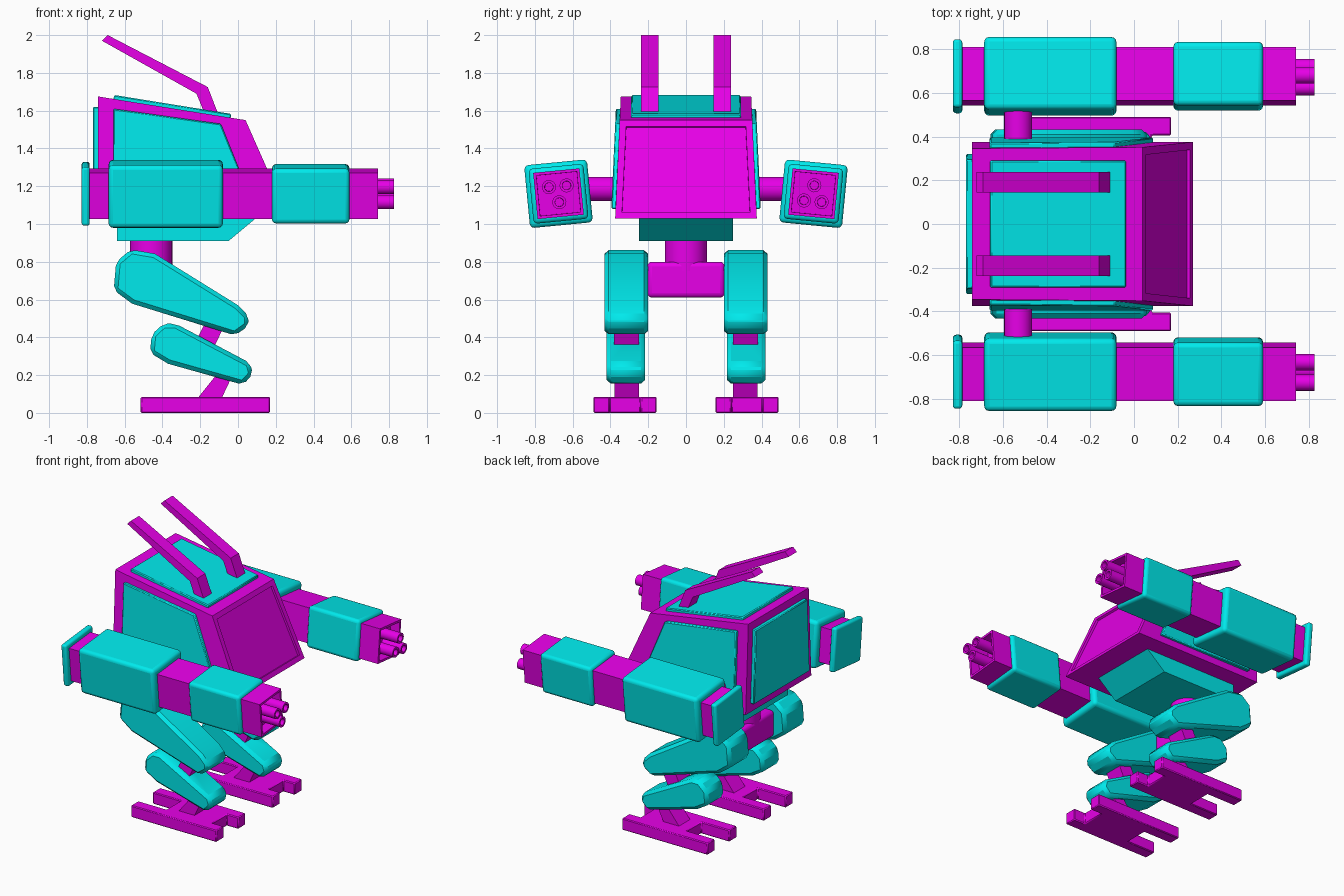
import bpy, bmesh, math
from mathutils import Matrix, Vector

if "Cube" in bpy.data.objects:
    bpy.data.objects.remove(bpy.data.objects["Cube"])


def material(name, rgb):
    m = bpy.data.materials.new(name)
    m.diffuse_color = (*rgb, 1)
    m.use_nodes = True
    m.node_tree.nodes["Principled BSDF"].inputs["Base Color"].default_value = m.diffuse_color
    return m


CYAN = material("cyan_armour", (0.0, 0.82, 0.84))
PINK = material("magenta_frame", (0.8, 0.0, 0.8))


def finish(name, bm, mat, bevel=0.0, segments=2, matrix=None):
    bmesh.ops.recalc_face_normals(bm, faces=bm.faces)
    if matrix:
        bm.transform(matrix)
    me = bpy.data.meshes.new(name)
    bm.to_mesh(me)
    bm.free()
    ob = bpy.data.objects.new(name, me)
    bpy.context.collection.objects.link(ob)
    me.materials.append(mat)
    if bevel:
        b = ob.modifiers.new("bevel", 'BEVEL')
        b.width, b.segments, b.limit_method = bevel, segments, 'ANGLE'
        b.angle_limit = math.radians(25)
    bpy.ops.object.select_all(action='DESELECT')
    ob.select_set(True)
    bpy.context.view_layer.objects.active = ob
    bpy.ops.object.shade_smooth_by_angle(angle=math.radians(30))
    return ob


def slab(points, offset):
    """Solid from a planar outline swept along an offset vector."""
    bm = bmesh.new()
    face = bm.faces.new([bm.verts.new(p) for p in points])
    new = bmesh.ops.extrude_face_region(bm, geom=[face], use_keep_orig=True)
    bmesh.ops.translate(bm, vec=offset, verts=[v for v in new["geom"] if isinstance(v, bmesh.types.BMVert)])
    return bm


def profile(name, xz, y0, y1, mat, bevel=0.0, segments=2):
    return finish(name, slab([(x, y0, z) for x, z in xz], (0, y1 - y0, 0)), mat, bevel, segments)


def box_bm(x0, x1, y0, y1, z0, z1):
    return slab([(x0, y0, z0), (x1, y0, z0), (x1, y1, z0), (x0, y1, z0)], (0, 0, z1 - z0))


def cylinder_bm(p0, p1, r, sides=24):
    p0, p1 = Vector(p0), Vector(p1)
    d = p1 - p0
    bm = bmesh.new()
    m = Matrix.Translation((p0 + p1) / 2) @ d.to_track_quat('Z', 'Y').to_matrix().to_4x4()
    bmesh.ops.create_cone(bm, cap_ends=True, segments=sides, radius1=r, radius2=r, depth=d.length, matrix=m)
    return bm


def recess_front(bm, margin, depth):
    """Inset and sink the face pointing most along +x."""
    bmesh.ops.recalc_face_normals(bm, faces=bm.faces)
    bm.normal_update()
    f = max(bm.faces, key=lambda f: f.normal.x)
    bmesh.ops.inset_region(bm, faces=[f], thickness=margin)
    bmesh.ops.inset_region(bm, faces=[f], thickness=0.001, depth=-depth)


# Cabin hull: side profile, narrower towards the top
def side_y(z):
    return 0.375 - 0.046 * (z - 1.03)


bm = bmesh.new()
hull = [(-0.74, 1.03), (0.27, 1.03), (0.04, 1.55), (-0.74, 1.675)]
rings = [[bm.verts.new((x, s * side_y(z), z)) for x, z in hull] for s in (1, -1)]
for r in rings:
    bm.faces.new(r)
for i in range(4):
    j = (i + 1) % 4
    bm.faces.new([rings[0][i], rings[0][j], rings[1][j], rings[1][i]])
recess_front(bm, 0.05, 0.015)
finish("cabin_hull", bm, PINK)

# Armour panels on roof, back and sides of the cabin
finish("roof_panel", slab([(-0.66, -0.29, 1.655), (-0.04, -0.29, 1.555), (-0.04, 0.29, 1.555),
                           (-0.66, 0.29, 1.655)], (0.004, 0, 0.028)), CYAN, 0.006, 1)
finish("back_panel", slab([(-0.735, -0.32, 1.09), (-0.735, 0.32, 1.09), (-0.735, 0.295, 1.62),
                           (-0.735, -0.295, 1.62)], (-0.033, 0, 0)), CYAN, 0.006, 1)
side_panel = [(-0.66, 1.08), (0.09, 1.08), (-0.09, 1.53), (-0.66, 1.61)]
for s, side in ((1, "left"), (-1, "right")):
    finish("side_panel_" + side, slab([(x, s * (side_y(z) - 0.005), z) for x, z in side_panel],
                                      (0, s * 0.028, 0)), CYAN, 0.006, 1)

# Belly wedge, neck and hip block
profile("belly", [(-0.64, 0.91), (-0.05, 0.91), (0.1, 1.035), (-0.64, 1.035)], -0.25, 0.25, CYAN)
finish("neck", cylinder_bm((-0.46, 0, 0.75), (-0.46, 0, 0.93), 0.112, 32), PINK)
finish("hip_block", box_bm(-0.57, -0.35, -0.205, 0.205, 0.61, 0.8), PINK, 0.025, 3)

# Outlines for limbs and antennas
antenna = [(-0.72, 1.97), (-0.69, 2.0), (-0.16, 1.725), (-0.1, 1.57), (-0.175, 1.58), (-0.22, 1.69)]
thigh = [(-0.645, 0.8), (-0.567, 0.865), (-0.44, 0.843), (0.0, 0.57), (0.058, 0.51),
         (0.055, 0.46), (-0.016, 0.41), (-0.56, 0.578), (-0.658, 0.65)]
shin = [(-0.457, 0.414), (-0.397, 0.472), (-0.33, 0.472), (0.063, 0.265), (0.08, 0.205),
        (0.026, 0.149), (-0.37, 0.26), (-0.466, 0.318)]
knee = [(-0.14, 0.55), (-0.03, 0.55), (-0.15, 0.3), (-0.26, 0.3)]
ankle = [(-0.06, 0.27), (0.0, 0.26), (-0.09, 0.07), (-0.22, 0.07)]

for s, side in ((1, "left"), (-1, "right")):
    profile("antenna_" + side, antenna, s * 0.145, s * 0.238, PINK)

    # Leg
    profile("thigh_" + side, thigh, s * 0.2, s * 0.432, CYAN, 0.022, 1)
    profile("shin_" + side, shin, s * 0.217, s * 0.42, CYAN, 0.022, 1)
    profile("knee_strut_" + side, knee, s * 0.25, s * 0.382, PINK)
    profile("ankle_strut_" + side, ankle, s * 0.25, s * 0.378, PINK)

    # Foot: plate with a short notch in front and a long one behind
    foot = [(0.17, 0.155), (0.17, 0.24), (0.08, 0.24), (0.08, 0.405), (0.17, 0.405), (0.17, 0.49),
            (-0.515, 0.49), (-0.515, 0.405), (-0.29, 0.405), (-0.29, 0.24), (-0.515, 0.24), (-0.515, 0.155)]
    finish("foot_" + side, slab([(x, s * y, 0) for x, y in foot], (0, 0, 0.085)), PINK, 0.006, 1)

    # Shoulder joint
    finish("shoulder_" + side, cylinder_bm((-0.53, s * 0.34, 1.185), (-0.53, s * 0.56, 1.185), 0.064), PINK)

    # Gun arm, rolled slightly about its length
    arm = Matrix.Translation((0, s * 0.675, 1.16)) @ Matrix.Rotation(math.radians(-5.5 * s), 4, 'X')
    bm = box_bm(-0.8, 0.74, -0.123, 0.123, -0.123, 0.123)
    recess_front(bm, 0.022, 0.07)
    finish("gun_body_" + side, bm, PINK, matrix=arm)
    for name, x0, x1, h, bev in (("rear_sleeve", -0.685, -0.08, 0.167, 0.024),
                                 ("front_sleeve", 0.18, 0.59, 0.146, 0.022),
                                 ("gun_cap", -0.828, -0.785, 0.156, 0.014)):
        finish(name + "_" + side, box_bm(x0, x1, -h, h, -h, h), CYAN, bev, 3, arm)

    # Three hollow barrels
    for i, (y, z) in enumerate(((0, 0.045), (-0.047, -0.04), (0.047, -0.04)), 1):
        bm = cylinder_bm((0.66, s * y, s * z), (0.825, s * y, s * z), 0.037, 20)
        recess_front(bm, 0.014, 0.04)
        finish(f"barrel_{side}_{i}", bm, PINK, matrix=arm)
